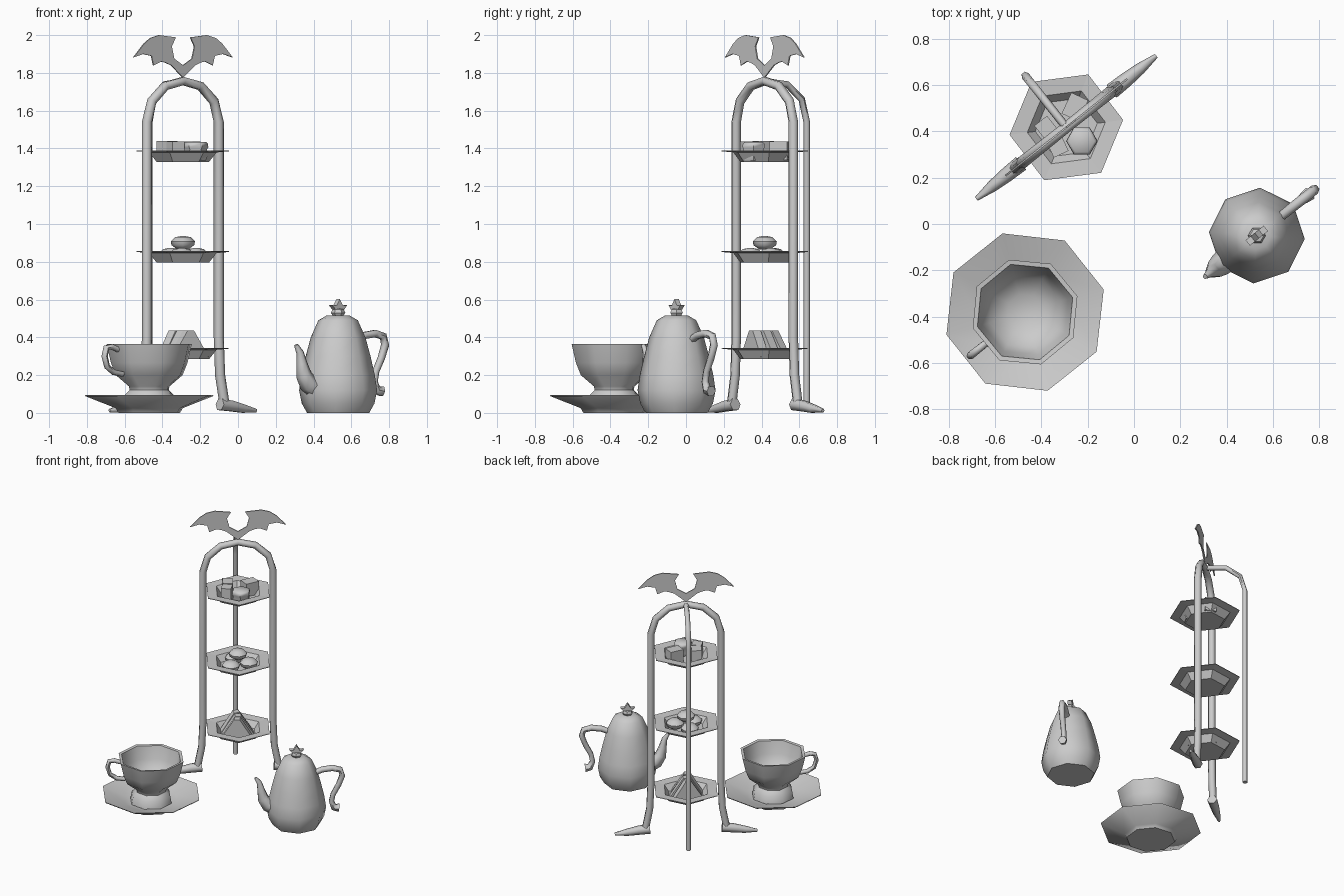
import bpy, bmesh, math
from mathutils import Vector, Matrix

if "Cube" in bpy.data.objects:
    bpy.data.objects.remove(bpy.data.objects["Cube"])

AXIS = math.radians(38.5)          # shared diagonal axis of the set
STAND = (-0.292, 0.417)
CUP = (-0.47, -0.38)
POT = (0.53, -0.05)


def finish(name, bm, smooth=50):
    bmesh.ops.remove_doubles(bm, verts=bm.verts, dist=1e-5)
    bmesh.ops.recalc_face_normals(bm, faces=bm.faces)
    me = bpy.data.meshes.new(name)
    bm.to_mesh(me)
    bm.free()
    ob = bpy.data.objects.new(name, me)
    bpy.context.collection.objects.link(ob)
    if smooth:
        bpy.ops.object.select_all(action='DESELECT')
        bpy.context.view_layer.objects.active = ob
        ob.select_set(True)
        bpy.ops.object.shade_smooth_by_angle(angle=math.radians(smooth))
    return ob


def skin(bm, rings, caps=True):
    loops = [[bm.verts.new(p) for p in ring] for ring in rings]
    n = len(loops[0])
    for a, b in zip(loops, loops[1:]):
        for i in range(n):
            bm.faces.new((a[i], a[(i + 1) % n], b[(i + 1) % n], b[i]))
    if caps:
        bm.faces.new(loops[0][::-1])
        bm.faces.new(loops[-1])


def lathe(name, center, profile, sides, turn=0.0, z0=0.0, smooth=50):
    bm = bmesh.new()
    angs = [math.radians(turn) + math.tau * i / sides for i in range(sides)]
    skin(bm, [[(center[0] + r * math.cos(a), center[1] + r * math.sin(a), z0 + z)
               for a in angs] for r, z in profile])
    return finish(name, bm, smooth)


def tube(name, center, angle, path, sides=6, smooth=62):
    """Tube in a vertical plane through center; path points are (out, height, radius)."""
    u = Vector((math.cos(angle), math.sin(angle), 0))
    side = Vector((-u.y, u.x, 0))
    up = Vector((0, 0, 1))
    base = Vector((center[0], center[1], 0))
    pts = [base + u * p[0] + up * p[1] for p in path]
    rings = []
    for i, p in enumerate(pts):
        t = (pts[min(i + 1, len(pts) - 1)] - pts[max(i - 1, 0)]).normalized()
        nrm = t.cross(side)
        rings.append([p + (side * math.cos(k) + nrm * math.sin(k)) * path[i][2]
                      for k in [math.tau * j / sides for j in range(sides)]])
    bm = bmesh.new()
    skin(bm, rings)
    return finish(name, bm, smooth)


def panel(name, center, angle, outline, thick, offset=0.0):
    """Flat upright plate: outline points are (along, height)."""
    u = Vector((math.cos(angle), math.sin(angle), 0))
    side = Vector((-u.y, u.x, 0))
    base = Vector((center[0], center[1], 0)) + side * offset
    bm = bmesh.new()
    skin(bm, [[base + u * a + Vector((0, 0, z)) + side * s for a, z in outline]
              for s in (-thick / 2, thick / 2)])
    return finish(name, bm, 0)


def box(name, loc, size, turn):
    bm = bmesh.new()
    m = (Matrix.Translation(loc) @ Matrix.Rotation(math.radians(turn), 4, 'Z')
         @ Matrix.Diagonal((*size, 1)))
    bmesh.ops.create_cube(bm, size=1, matrix=m)
    return finish(name, bm, 0)


# Stand: arch, with feet on both ends
half = [(0.285, 0.03, .027), (0.252, 0.2, .027), (0.243, 0.4, .027), (0.243, 1.54, .027),
        (0.21, 1.65, .026), (0.12, 1.73, .025)]
arch = half + [(0, 1.757, .024)] + [(-a, z, r) for a, z, r in reversed(half)]
tube("stand_arch", STAND, AXIS, arch)
for label, ang in (("right", AXIS), ("left", AXIS + math.pi)):
    tube("stand_foot_" + label, STAND, ang,
         [(0.25, 0.045, .035), (0.33, 0.036, .032), (0.41, 0.022, .025), (0.495, 0.012, .01)])

# Rear support leg
tube("stand_rear_leg", STAND, AXIS + math.pi / 2,
     [(0, 1.757, .018), (0.15, 1.74, .018), (0.25, 1.66, .018),
      (0.284, 1.54, .018), (0.284, 0.008, .018)])

# Bat wing finial
wing = [(.08, 1.84), (.12, 1.855), (.15, 1.86), (.2, 1.84), (.214, 1.89), (.27, 1.9),
        (.335, 1.882), (.264, 1.955), (.22, 1.985), (.162, 2.0), (.05, 1.988),
        (.077, 1.94), (.06, 1.875)]
panel("wing_finial", STAND, AXIS,
      [(0, 1.775)] + wing + [(0, 1.84)] + [(-a, z) for a, z in reversed(wing)], 0.008)

# Three plates
for i, z in enumerate((0.34, 0.852, 1.385)):
    lathe(f"plate_{i + 1}", STAND,
          [(0.14, -.056), (0.18, -.006), (0.247, 0), (0.247, .004), (0.17, 0), (0.135, -.045)],
          6, 7.5, z, 0)

# Sandwich wedges on the lowest plate
for i in range(3):
    panel(f"sandwich_{i + 1}", STAND, AXIS + 0.15 * (i - 1),
          [(-0.11, .295), (0.11, .295), (0.02, .435), (-0.02, .435)], 0.05, -0.06 + 0.06 * i)

# Buns piled on the middle plate
bun = [(0.03, -.034), (0.06, -.012), (0.064, .008), (0.042, .03), (0.012, .036)]
for i in range(3):
    a = math.radians(25 + 120 * i)
    lathe(f"bun_{i + 1}", (STAND[0] + .076 * math.cos(a), STAND[1] + .076 * math.sin(a)),
          bun, 8, 0, 0.837)
lathe("bun_top", STAND, bun, 8, 0, 0.9)

# Cakes on the top plate
box("cake_slice_1", (-0.375, 0.41, 1.388), (0.07, 0.09, 0.105), 38)
box("cake_slice_2", (-0.33, 0.335, 1.388), (0.07, 0.075, 0.1), 25)
box("cake_slice_3", (-0.255, 0.505, 1.388), (0.08, 0.1, 0.1), -25)
lathe("round_cake", (-0.225, 0.358), [(.055, 0), (.066, .03), (.06, .06), (.068, .072),
                                      (.066, .09), (.055, .1)], 6, 0, 1.335)

# Saucer and cup
lathe("saucer", CUP, [(.17, 0), (.185, .025), (.35, .088), (.353, .094), (.19, .042), (.15, .03)],
      8, 16)
lathe("cup", CUP, [(.15, .035), (.14, .09), (.108, .12), (.112, .14), (.185, .2), (.212, .265),
                   (.236, .365), (.215, .362), (.192, .27), (.16, .2), (.08, .15)], 8, 17)
tube("cup_handle", CUP, AXIS + math.pi,
     [(.21, .335, .015), (.255, .35, .016), (.29, .345, .017), (.302, .30, .017),
      (.285, .245, .016), (.24, .215, .016), (.18, .205, .015)])

# Teapot body
lathe("teapot_body", POT, [(.165, 0), (.193, .05), (.207, .12), (.195, .2), (.172, .3),
                           (.145, .4), (.105, .49), (.06, .516)], 8, -4)
# Spout and handle
tube("teapot_spout", POT, AXIS + math.pi,
     [(.15, .13, .055), (.2, .155, .052), (.232, .2, .042), (.245, .26, .03),
      (.258, .32, .02), (.285, .36, .011)])
tube("teapot_handle", POT, AXIS,
     [(.12, .385, .02), (.18, .41, .021), (.25, .42, .022), (.305, .405, .022),
      (.318, .36, .022), (.292, .29, .02), (.255, .22, .019), (.243, .165, .02),
      (.26, .12, .025), (.295, .115, .03)])
# Lid knob with small pointed crest
lathe("lid_knob", POT, [(.025, .51), (.038, .53), (.03, .548), (.015, .552)], 6)
crest = [(.03, .548), (.05, .57), (.022, .568)]
panel("lid_crest", POT, AXIS,
      crest + [(0, .602)] + [(-a, z) for a, z in reversed(crest)], 0.03)
